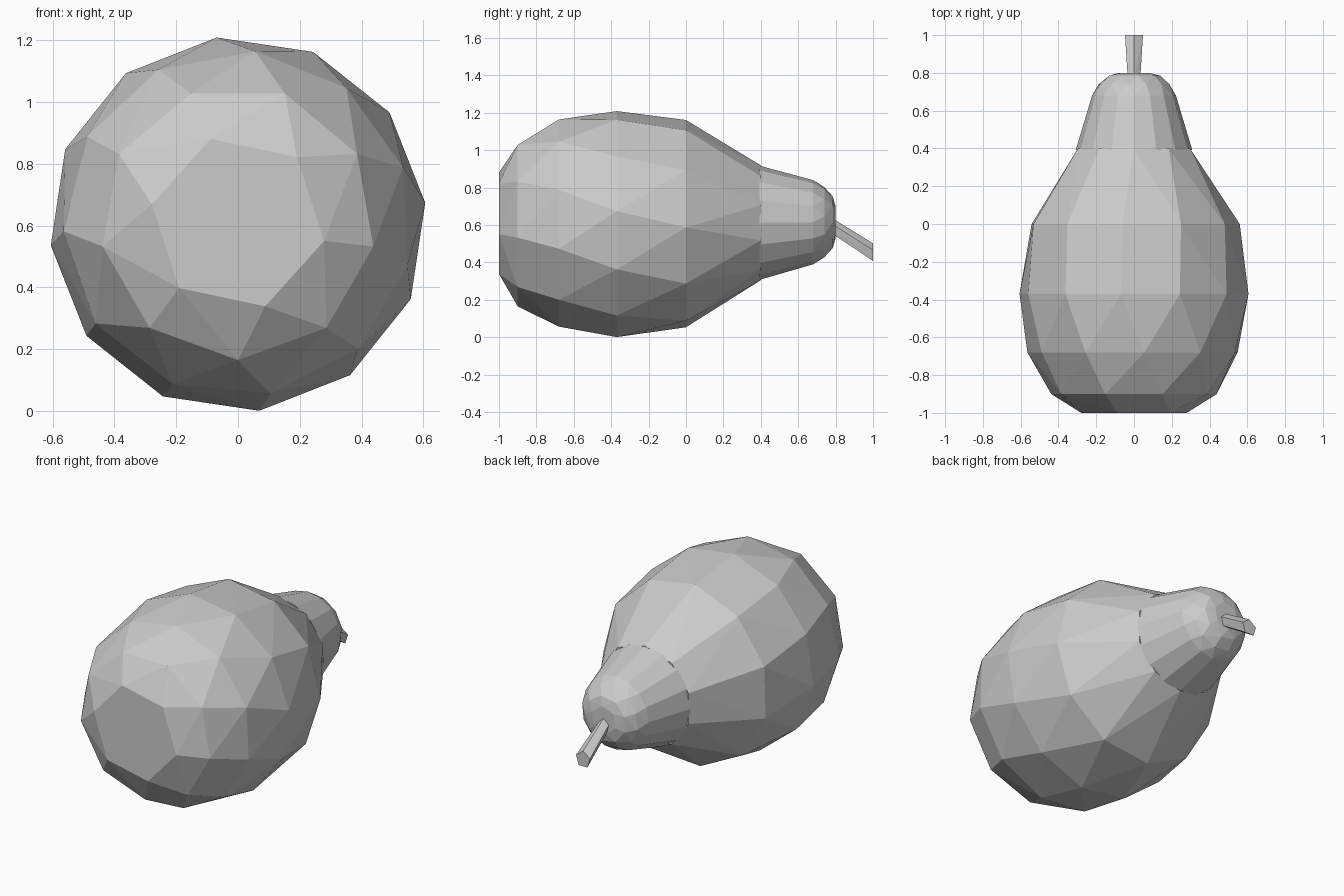
import bpy, bmesh, math

if "Cube" in bpy.data.objects:
    bpy.data.objects.remove(bpy.data.objects["Cube"])

def hull_part(name, rings):
    """Each ring: y, centre z, half width, half height, sides, start angle."""
    bm = bmesh.new()
    for y, cz, rx, rz, n, start in rings:
        for i in range(n):
            a = math.radians(start) + 2 * math.pi * i / n
            bm.verts.new((rx * math.cos(a), y, cz + rz * math.sin(a)))
    res = bmesh.ops.convex_hull(bm, input=bm.verts[:])
    junk = {v for v in res["geom_interior"] + res["geom_unused"]
            if isinstance(v, bmesh.types.BMVert) and v.is_valid}
    bmesh.ops.delete(bm, geom=list(junk), context='VERTS')
    bmesh.ops.dissolve_limit(bm, angle_limit=math.radians(1),
                             verts=bm.verts[:], edges=bm.edges[:])
    bmesh.ops.recalc_face_normals(bm, faces=bm.faces[:])
    me = bpy.data.meshes.new(name)
    bm.to_mesh(me)
    bm.free()
    ob = bpy.data.objects.new(name, me)
    bpy.context.collection.objects.link(ob)
    return ob

# Faceted fruit body, staggered rings of decreasing size
hull_part("fruit_body", [
    (-1.00, 0.61, 0.285, 0.285, 6, -72),
    (-0.90, 0.61, 0.445, 0.445, 9, -90),
    (-0.68, 0.607, 0.565, 0.560, 11, -112),
    (-0.37, 0.605, 0.610, 0.608, 12, -83.5),
    (0.00, 0.605, 0.560, 0.560, 11, -100),
    (0.40, 0.612, 0.312, 0.307, 10, -90),
])

# Rounded neck
hull_part("fruit_neck", [
    (0.393, 0.612, 0.308, 0.305, 16, 0),
    (0.68, 0.615, 0.222, 0.225, 16, 0),
    (0.74, 0.615, 0.190, 0.190, 12, 10),
    (0.785, 0.615, 0.140, 0.140, 9, 0),
    (0.80, 0.615, 0.085, 0.085, 6, 20),
])

# Short drooping stem, wider at the tip
hull_part("stem", [
    (0.76, 0.605, 0.034, 0.045, 5, 90),
    (1.00, 0.45, 0.050, 0.052, 5, 90),
])
